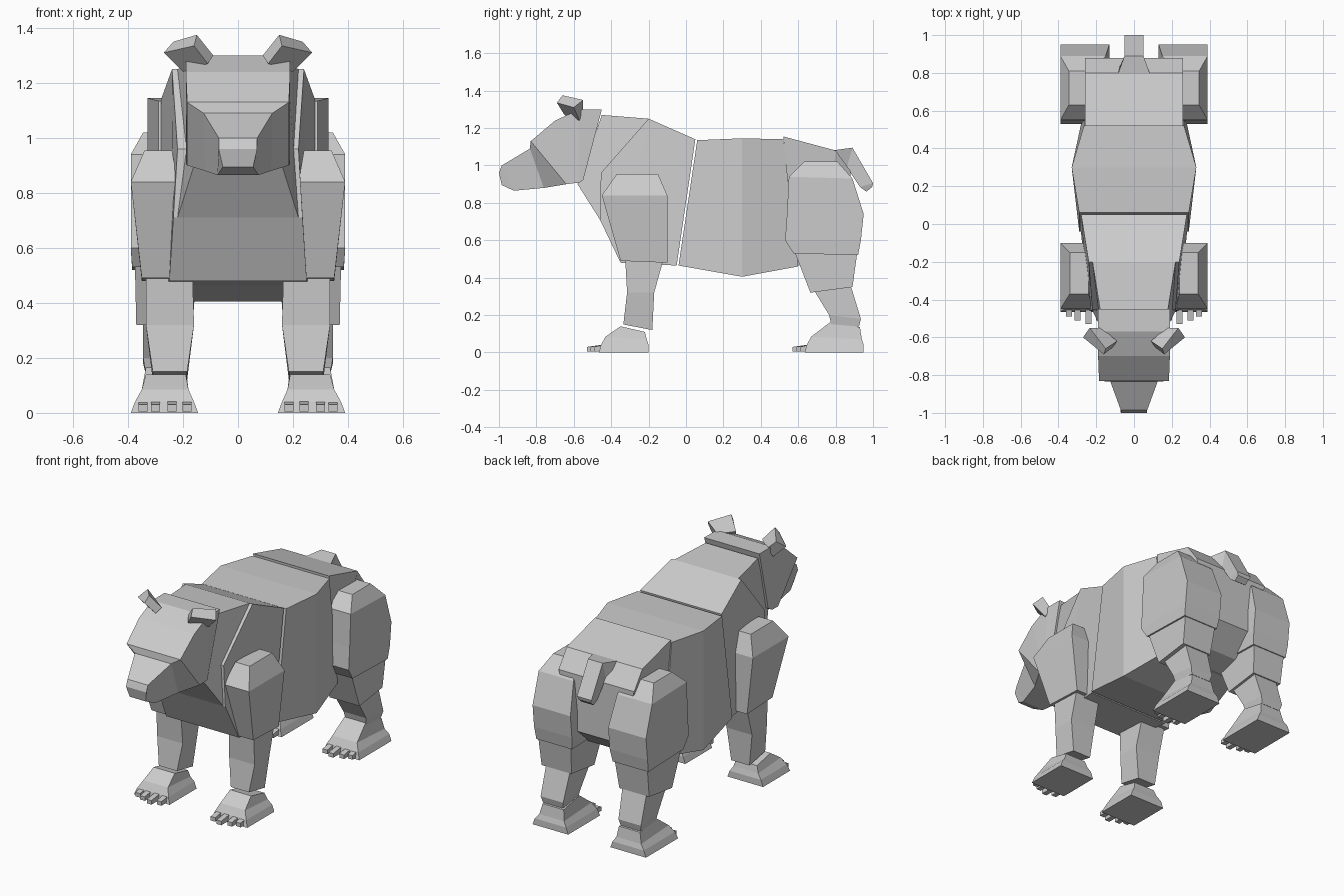
import bpy
import bmesh
from mathutils import Vector

cube = bpy.data.objects.get("Cube")
if cube:
    bpy.data.objects.remove(cube, do_unlink=True)

# One plain material for the whole animal
FUR = (0.6, 0.6, 0.6, 1.0)
fur = bpy.data.materials.new("grey fur")
fur.use_nodes = True
fur.diffuse_color = FUR
fur.node_tree.nodes["Principled BSDF"].inputs["Base Color"].default_value = FUR


def make_object(name, bm, mirrored=False):
    """Turn a bmesh into a flat shaded object, optionally mirrored across x."""
    bmesh.ops.recalc_face_normals(bm, faces=bm.faces[:])
    mesh = bpy.data.meshes.new(name)
    bm.to_mesh(mesh)
    bm.free()
    mesh.materials.append(fur)
    obj = bpy.data.objects.new(name, mesh)
    bpy.context.collection.objects.link(obj)
    if mirrored:
        modifier = obj.modifiers.new("mirror", 'MIRROR')
        modifier.use_axis[0] = True
        modifier.use_mirror_merge = False
    return obj


def loft_rings(bm, rings):
    """Bridge a chain of four-cornered rings and cap both ends."""
    loops = [[bm.verts.new(Vector(point)) for point in ring] for ring in rings]
    for first, second in zip(loops, loops[1:]):
        for i in range(len(first)):
            j = (i + 1) % len(first)
            bm.faces.new((first[i], first[j], second[j], second[i]))
    bm.faces.new(loops[0])
    bm.faces.new(list(reversed(loops[-1])))


def lengthwise(name, sections):
    """Symmetric block; section = top y, z, half width, then bottom y, z, half width."""
    rings = []
    for top_y, top_z, top_half, low_y, low_z, low_half in sections:
        rings.append([(-top_half, top_y, top_z), (top_half, top_y, top_z),
                      (low_half, low_y, low_z), (-low_half, low_y, low_z)])
    bm = bmesh.new()
    loft_rings(bm, rings)
    return make_object(name, bm)


def upright(name, sections):
    """Mirrored limb block; section = front z, back z, inner x, outer x, front y, back y."""
    rings = []
    for front_z, back_z, inner, outer, front, back in sections:
        rings.append([(inner, front, front_z), (outer, front, front_z),
                      (outer, back, back_z), (inner, back, back_z)])
    bm = bmesh.new()
    loft_rings(bm, rings)
    return make_object(name, bm, mirrored=True)


# Head with tapering muzzle and blunt nose
lengthwise("head", [
    (-.45, 1.3, .19, -.55, .92, .18),
    (-.57, 1.3, .19, -.575, .905, .19),
    (-.7, 1.24, .19, -.6, .905, .19),
    (-.83, 1.13, .185, -.64, .9, .185),
    (-.835, 1.09, .125, -.76, .88, .12),
    (-.985, 1, .07, -.92, .865, .075),
    (-1, .96, .07, -.985, .895, .055),
])

# Ears flare outwards from the crown
ears = bmesh.new()
loft_rings(ears, [
    [(.11, -.65, 1.27), (.09, -.62, 1.3), (.17, -.55, 1.29), (.2, -.57, 1.24)],
    [(.16, -.69, 1.335), (.15, -.66, 1.375), (.235, -.55, 1.35), (.27, -.6, 1.31)],
])
make_object("ears", ears, mirrored=True)

# Neck and torso segments
lengthwise("neck", [
    (-.45, 1.27, .18, -.58, .9, .16),
    (-.2, 1.25, .22, -.46, .71, .22),
    (-.1, 1.15, .2, -.3, .7, .2),
])
lengthwise("chest", [
    (-.455, .96, .22, -.46, .71, .235),
    (-.2, 1.25, .24, -.35, .48, .25),
    (.05, 1.14, .28, -.05, .465, .28),
])
lengthwise("belly", [
    (.06, 1.135, .29, -.04, .465, .29),
    (.3, 1.145, .33, .3, .405, .33),
    (.52, 1.14, .265, .6, .46, .265),
])
lengthwise("rump", [
    (.52, 1.155, .26, .58, .46, .25),
    (.8, 1.08, .26, .74, .5, .2),
    (.88, .97, .26, .88, .62, .15),
])
lengthwise("tail", [
    (.78, 1.08, .09, .8, 1, .09),
    (.89, 1.095, .05, .86, .99, .05),
    (1, .905, .05, .93, .885, .045),
    (.995, .885, .04, .965, .86, .04),
])

# Front legs
upright("shoulders", [
    (.955, .955, .24, .34, -.37, -.15),
    (.84, .84, .22, .39, -.45, -.1),
    (.49, .48, .175, .35, -.35, -.1),
])
upright("forelegs", [
    (.5, .5, .165, .335, -.325, -.12),
    (.32, .32, .16, .335, -.315, -.17),
    (.15, .12, .185, .31, -.335, -.18),
])

# Hind legs
upright("haunches", [
    (1.02, 1.02, .22, .345, .63, .81),
    (.94, .93, .15, .39, .55, .89),
    (.74, .74, .13, .39, .54, .95),
    (.6, .6, .13, .39, .53, .935),
    (.53, .52, .14, .385, .575, .92),
])
upright("thighs", [
    (.54, .53, .15, .375, .58, .915),
    (.32, .35, .165, .37, .665, .89),
])
upright("hocks", [
    (.34, .36, .18, .345, .68, .88),
    (.2, .18, .19, .345, .765, .935),
    (.14, .14, .2, .335, .78, .925),
])

# Paws: the front and hind ones share the same sole
for label, toe_y, heel_y, ankle_y, ankle_z in (
        ("front", -.465, -.2, -.35, .14), ("hind", .635, .95, .775, .165)):
    upright(label + "_paws", [
        (0, 0, .145, .39, toe_y, heel_y),
        (.04, .04, .16, .375, toe_y + .01, heel_y),
        (.085, .07, .18, .35, toe_y + .035, heel_y - .01),
        (ankle_z, ankle_z - .03, .19, .335, ankle_y, heel_y - .02),
    ])

    # Claws fan out with the middle ones reaching furthest
    claws = bmesh.new()
    for x, reach in ((.185, .045), (.24, .065), (.3, .045), (.345, .025)):
        inner, outer = x - .016, x + .016
        tip, root = toe_y - reach, toe_y + .04
        loft_rings(claws, [
            [(inner, tip, .005), (outer, tip, .005), (outer, tip, .03), (inner, tip, .03)],
            [(inner, root, .005), (outer, root, .005), (outer, root, .045), (inner, root, .045)],
        ])
    make_object(label + "_claws", claws, mirrored=True)
